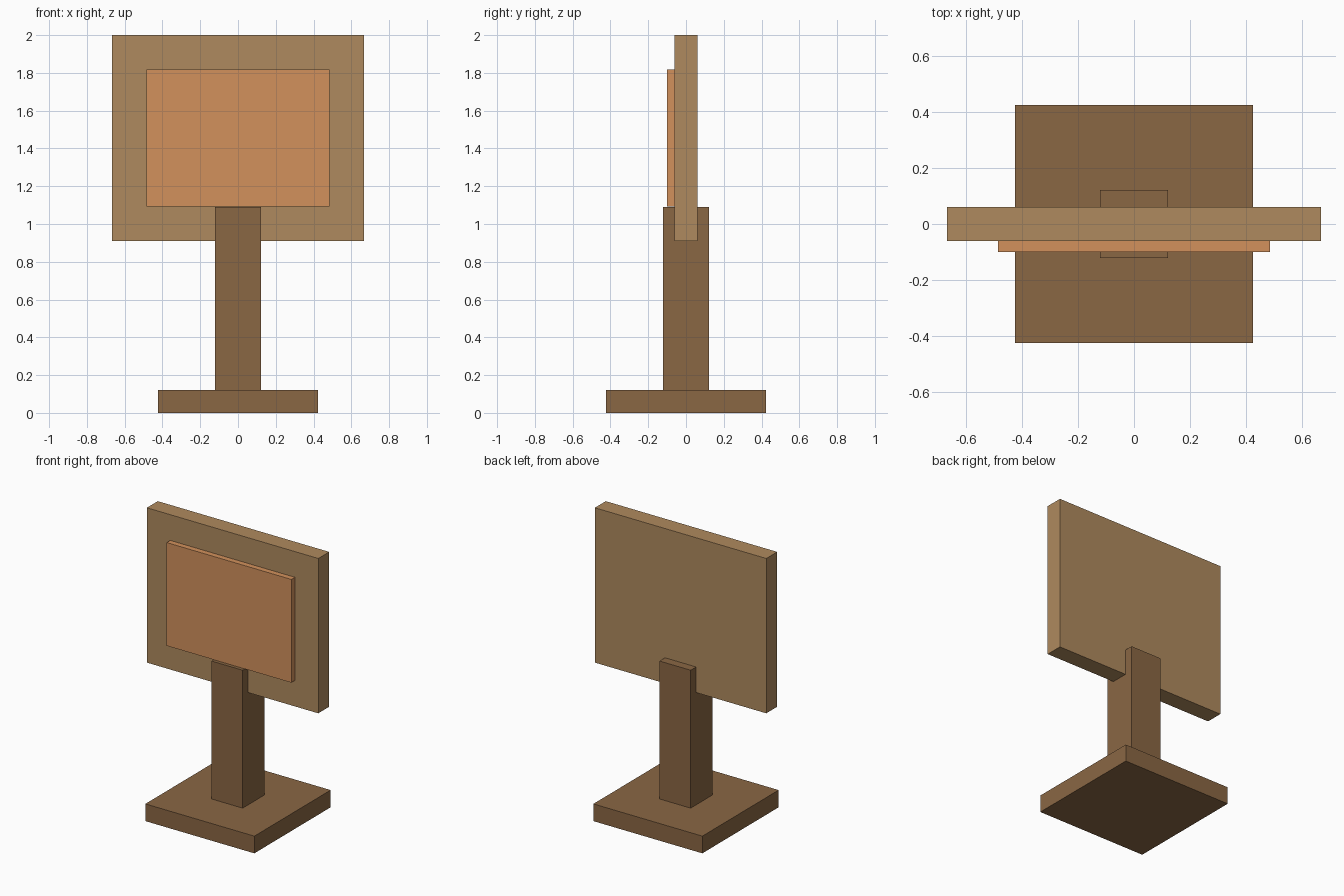
import bpy

if "Cube" in bpy.data.objects:
    bpy.data.objects.remove(bpy.data.objects["Cube"])


def linear(c):
    return ((c / 255 + 0.055) / 1.055) ** 2.4


def material(name, rgb):
    mat = bpy.data.materials.new(name)
    mat.diffuse_color = (*[linear(c) for c in rgb], 1)
    mat.use_nodes = True
    mat.node_tree.nodes["Principled BSDF"].inputs["Base Color"].default_value = mat.diffuse_color
    return mat


def box(name, x, y, z, mat):
    """Box from (min, max) ranges on each axis."""
    ranges = (x, y, z)
    bpy.ops.mesh.primitive_cube_add(size=1, location=[(a + b) / 2 for a, b in ranges])
    obj = bpy.context.object
    obj.name = name
    obj.scale = [b - a for a, b in ranges]
    bpy.ops.object.transform_apply(location=False, rotation=False, scale=True)
    obj.data.materials.append(mat)
    return obj


dark_wood = material("dark_wood", (138, 103, 68))
light_wood = material("light_wood", (175, 138, 94))
orange = material("orange_panel", (210, 145, 92))

# Square foot and post
box("base", (-0.424, 0.424), (-0.424, 0.424), (0, 0.121), dark_wood)
box("post", (-0.121, 0.121), (-0.121, 0.121), (0.121, 1.091), dark_wood)

# Sign board, set into the top of the post
box("board", (-0.667, 0.667), (-0.0606, 0.0606), (0.911, 2.0), light_wood)

# Raised panel on the front of the board
box("front_panel", (-0.485, 0.485), (-0.10, -0.0606), (1.093, 1.819), orange)
